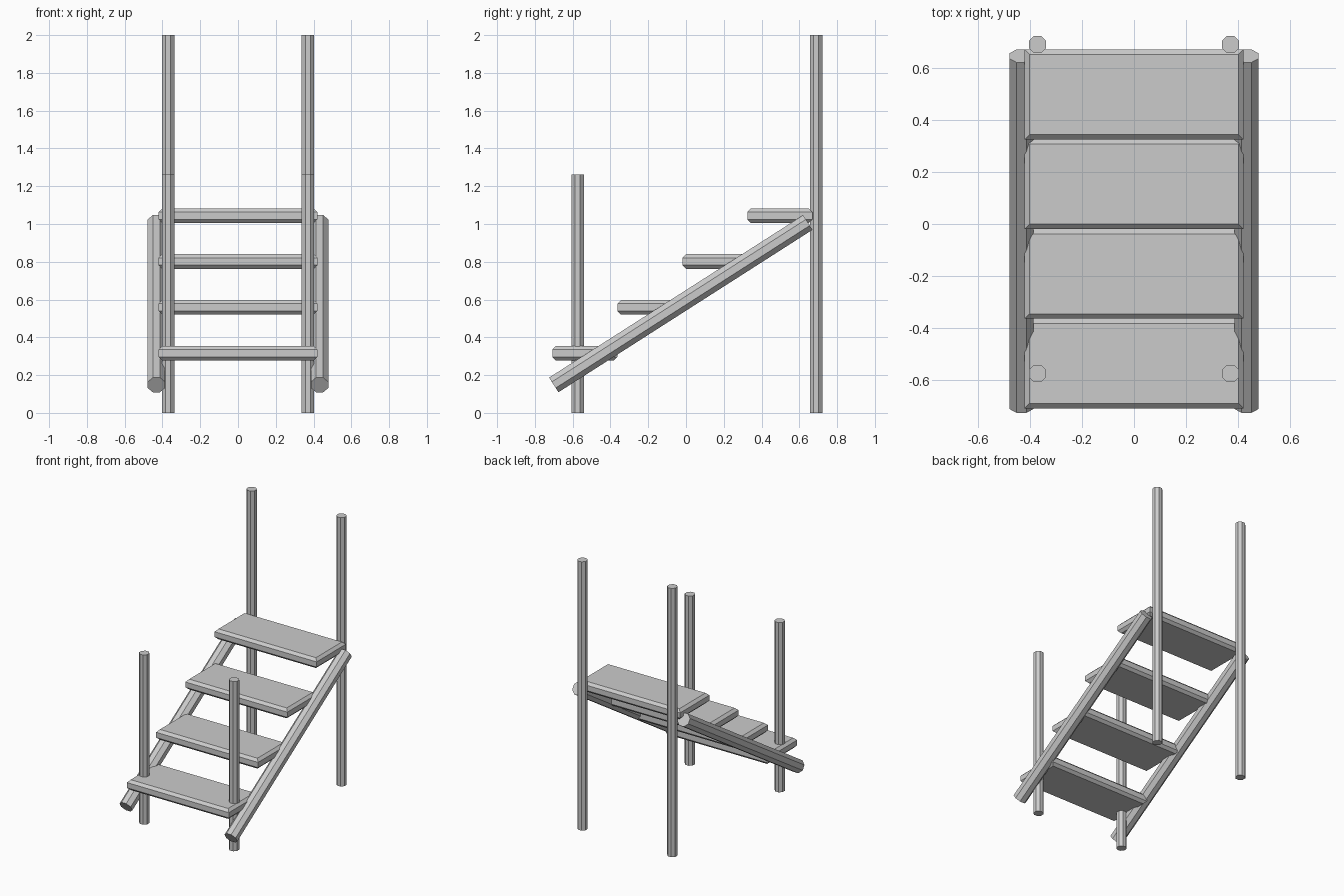
import bpy, bmesh, math
from mathutils import Vector, Matrix

cube = bpy.data.objects.get("Cube")
if cube:
    bpy.data.objects.remove(cube, do_unlink=True)

GREY = (0.6, 0.6, 0.6, 1.0)
grey = bpy.data.materials.new("plain_grey")
grey.use_nodes = True
grey.diffuse_color = GREY
grey.node_tree.nodes["Principled BSDF"].inputs["Base Color"].default_value = GREY


def add_object(name, bm):
    mesh = bpy.data.meshes.new(name)
    bmesh.ops.recalc_face_normals(bm, faces=bm.faces)
    bm.to_mesh(mesh)
    bm.free()
    mesh.materials.append(grey)
    obj = bpy.data.objects.new(name, mesh)
    bpy.context.collection.objects.link(obj)
    return obj


def pole(name, start, end, half_width):
    """Eight-sided pole between two points, flat sides facing the axes."""
    start, end = Vector(start), Vector(end)
    axis = end - start
    radius = half_width / math.cos(math.pi / 8)
    turn = axis.to_track_quat("Z", "Y").to_matrix().to_4x4()
    bm = bmesh.new()
    bmesh.ops.create_cone(
        bm, cap_ends=True, segments=8, radius1=radius, radius2=radius, depth=axis.length,
        matrix=Matrix.Translation((start + end) / 2) @ turn @ Matrix.Rotation(math.pi / 8, 4, "Z"))
    return add_object(name, bm)


def tread(name, center, size, inset, drop):
    """Plank with chamfered edges around its top and bottom."""
    half = Vector(size) / 2
    bm = bmesh.new()
    rings = []
    for z, shrink in ((-half.z, inset), (drop - half.z, 0), (half.z - drop, 0), (half.z, inset)):
        x, y = half.x - shrink, half.y - shrink
        corners = ((-x, -y), (x, -y), (x, y), (-x, y))
        rings.append([bm.verts.new(Vector((cx, cy, z)) + Vector(center)) for cx, cy in corners])
    for low, high in zip(rings, rings[1:]):
        for i in range(4):
            j = (i + 1) % 4
            bm.faces.new((low[i], low[j], high[j], high[i]))
    bm.faces.new(rings[0])
    bm.faces.new(rings[-1])
    return add_object(name, bm)


# Four treads rising toward the back
for i in range(4):
    tread(f"tread_{i + 1}", (0, -0.535 + 0.344 * i, 0.316 + 0.2427 * i),
          (0.84, 0.345, 0.077), 0.019, 0.019)

# Sloping side rails and upright posts, mirrored left and right
for side, s in (("left", 1), ("right", -1)):
    pole(f"{side}_side_rail", (0.432 * s, -0.70, 0.148), (0.432 * s, 0.645, 1.008), 0.046)
    pole(f"{side}_front_post", (0.37 * s, -0.574, 0), (0.37 * s, -0.574, 1.263), 0.033)
    pole(f"{side}_back_post", (0.37 * s, 0.689, 0), (0.37 * s, 0.689, 2), 0.033)
